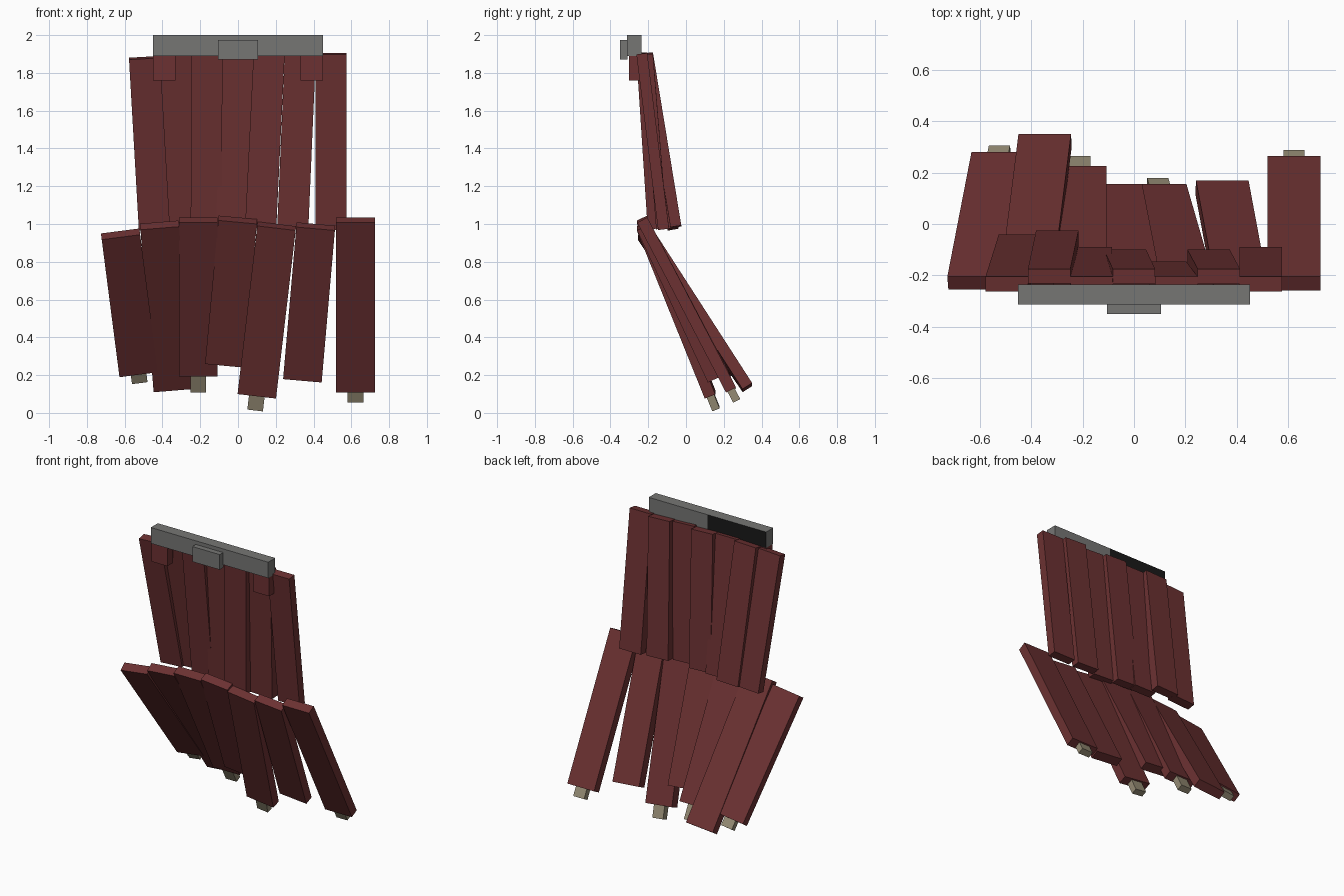
import bpy, bmesh
from mathutils import Vector

if "Cube" in bpy.data.objects:
    bpy.data.objects.remove(bpy.data.objects["Cube"], do_unlink=True)


def material(name, rgb):
    m = bpy.data.materials.new(name)
    m.use_nodes = True
    m.diffuse_color = (*rgb, 1)
    m.node_tree.nodes["Principled BSDF"].inputs["Base Color"].default_value = (*rgb, 1)
    return m


RED = material("dark red cloth", (0.15, 0.031, 0.032))
GREY = material("grey metal", (0.18, 0.18, 0.175))
BEIGE = material("beige", (0.30, 0.26, 0.175))
BLACK = material("black", (0.01, 0.01, 0.01))


def finish(name, bm, *mats):
    bmesh.ops.recalc_face_normals(bm, faces=bm.faces)
    me = bpy.data.meshes.new(name)
    bm.to_mesh(me)
    bm.free()
    for m in mats:
        me.materials.append(m)
    ob = bpy.data.objects.new(name, me)
    bpy.context.collection.objects.link(ob)
    return ob


def block(origin, ax, ay, az):
    """Box spanned by three edge vectors, starting at origin."""
    bm = bmesh.new()
    bmesh.ops.create_cube(bm, size=1)
    for v in bm.verts:
        c = v.co + Vector((0.5, 0.5, 0.5))
        v.co = origin + ax * c.x + ay * c.y + az * c.z
    return bm


def box(x0, x1, y0, y1, z0, z1):
    return block(Vector((x0, y0, z0)), Vector((x1 - x0, 0, 0)),
                 Vector((0, y1 - y0, 0)), Vector((0, 0, z1 - z0)))


def slat(name, top, bottom, width, thick, peg=0):
    """Board hung between the middles of its back top and bottom edges."""
    top, bottom = Vector(top), Vector(bottom)
    down = (bottom - top).normalized()
    side = Vector((-down.z, 0, down.x)).normalized()
    front = side.cross(down)
    if front.y > 0:
        front.negate()
    finish(name, block(top - side * width / 2, side * width, front * thick, bottom - top), RED)
    if peg:
        # Short peg sticking out of the lower end
        pw, pt = 0.083, 0.042
        start = bottom - down * 0.1 + front * (thick - pt) / 2 - side * pw / 2
        finish(name + "_peg", block(start, side * pw, front * pt, down * (0.1 + peg)), BEIGE)


# Upper row: top x, top z, bottom x, bottom y, bottom z
upper = [
    (-0.495, 1.885, -0.443, -0.04, 0.98),
    (-0.330, 1.905, -0.298, -0.025, 0.99),
    (-0.165, 1.905, -0.168, -0.09, 0.98),
    (0.000, 1.905, -0.035, -0.10, 0.98),
    (0.165, 1.905, 0.120, -0.145, 0.98),
    (0.330, 1.905, 0.290, -0.10, 0.98),
    (0.493, 1.905, 0.493, -0.09, 0.975),
]
for i, (tx, tz, bx, by, bz) in enumerate(upper):
    ty = -0.175 if i % 2 else -0.205
    slat(f"upper_slat_{i + 1}", (tx, ty, tz), (bx, by, bz), 0.165, 0.058)

# Lower row: top x, top z, bottom x, bottom y, bottom z, peg length
lower = [
    (-0.624, 0.963, -0.530, 0.28, 0.235, 0.06),
    (-0.417, 1.010, -0.347, 0.35, 0.150, 0),
    (-0.210, 1.035, -0.210, 0.225, 0.22, 0.10),
    (0.000, 1.035, -0.070, 0.155, 0.275, 0),
    (0.206, 1.000, 0.102, 0.155, 0.11, 0.085),
    (0.413, 1.000, 0.343, 0.17, 0.195, 0),
    (0.622, 1.035, 0.622, 0.265, 0.135, 0.065),
]
for i, (tx, tz, bx, by, bz, peg) in enumerate(lower):
    slat(f"lower_slat_{i + 1}", (tx, -0.205, tz), (bx, by, bz), 0.205, 0.06, peg)

# Collar bar, with one half of its back face black
bm = box(-0.45, 0.45, -0.312, -0.235, 1.89, 2.0)
bmesh.ops.bisect_plane(bm, geom=bm.verts[:] + bm.edges[:] + bm.faces[:],
                       plane_co=(0, 0, 0), plane_no=(1, 0, 0))
bm.normal_update()
for f in bm.faces:
    c = f.calc_center_median()
    if c.y > -0.236 and c.x < 0:
        f.material_index = 1
finish("collar_bar", bm, GREY, BLACK)

# Clasp on the front of the bar
finish("clasp", box(-0.105, 0.105, -0.35, -0.31, 1.87, 1.975), GREY)

# Shoulder tabs under the bar
for side, x in (("right", -0.39), ("left", 0.39)):
    finish(f"{side}_tab", box(x - 0.06, x + 0.06, -0.302, -0.24, 1.76, 1.89), RED)
